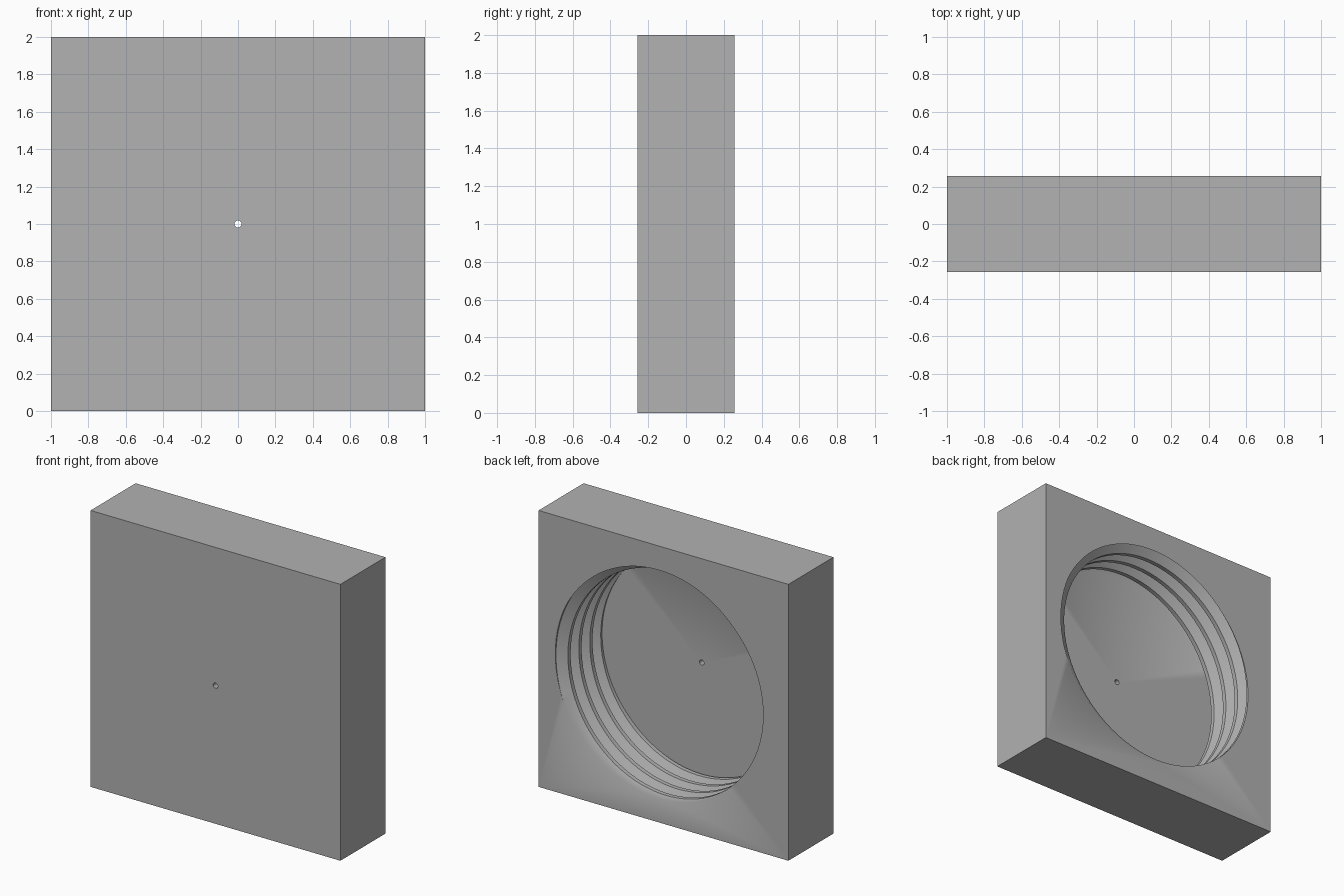
import bpy, bmesh, math
from mathutils import Vector

if "Cube" in bpy.data.objects:
    bpy.data.objects.remove(bpy.data.objects["Cube"])

HALF_Y = 0.2575                 # half thickness of the block
FLOOR_Y = HALF_Y - 0.4375       # bottom of the threaded bore
PITCH, MAJOR, MINOR = 0.125, 0.866, 0.798
SEG, HOLE_R, HOLE_SEG = 96, 0.019, 16

# One turn of the thread: (depth, radius)
PROFILE = [(-PITCH / 16, MAJOR), (PITCH / 16, MAJOR),
           (PITCH * 3 / 8, MINOR), (PITCH * 5 / 8, MINOR)]

bm = bmesh.new()


def ring_point(r, a, y):
    return (r * math.cos(a), y, 1 + r * math.sin(a))


def loop(points):
    """Closed loop of edges through the points."""
    vs = [bm.verts.new(p) for p in points]
    return vs, [bm.edges.new((vs[i - 1], vs[i])) for i in range(len(vs))]


def fill(edges, normal):
    """Flat face region bounded by the edge loops, holes left open."""
    bmesh.ops.triangle_fill(bm, edges=edges, use_beauty=True, normal=normal)


def bridge(a, b):
    for i in range(len(a)):
        bm.faces.new((a[i - 1], a[i], b[i], b[i - 1]))


# Helical thread, made too long and then trimmed at the mouth and the floor
rows = []
for i in range(SEG):
    a = math.tau * i / SEG
    rows.append([bm.verts.new(ring_point(r, a, HALF_Y - (d + PITCH * (t + i / SEG))))
                 for t in range(-3, 7) for d, r in PROFILE])
for i in range(SEG):
    cur, nxt = rows[i], rows[(i + 1) % SEG]
    if i == SEG - 1:
        nxt = nxt[4:]           # the last row joins the next turn
    for j in range(min(len(cur), len(nxt)) - 1):
        bm.faces.new((cur[j], cur[j + 1], nxt[j + 1], nxt[j]))


def trim(y, direction):
    res = bmesh.ops.bisect_plane(
        bm, geom=bm.verts[:] + bm.edges[:] + bm.faces[:], dist=1e-6,
        plane_co=(0, y, 0), plane_no=(0, direction, 0), clear_outer=True)
    return [e for e in res["geom_cut"] if isinstance(e, bmesh.types.BMEdge)]


trim(HALF_Y, 1)
trim(FLOOR_Y, -1)


def rim(y):
    return [e for e in bm.edges if e.is_boundary
            and all(abs(v.co.y - y) < 1e-4 for v in e.verts)]


mouth, floor_rim = rim(HALF_Y), rim(FLOOR_Y)

# Outer block
corners = [(-1, 0), (1, 0), (1, 2), (-1, 2)]
back_v, back_e = loop([(x, HALF_Y, z) for x, z in corners])
front_v, front_e = loop([(x, -HALF_Y, z) for x, z in corners])
bridge(back_v, front_v)

# Small through hole in the middle of the floor
angles = [math.tau * i / HOLE_SEG for i in range(HOLE_SEG)]
in_v, in_e = loop([ring_point(HOLE_R, a, FLOOR_Y) for a in angles])
out_v, out_e = loop([ring_point(HOLE_R, a, -HALF_Y) for a in angles])
bridge(in_v, out_v)

# Flat back, floor and front
fill(back_e + mouth, Vector((0, 1, 0)))
fill(floor_rim + in_e, Vector((0, 1, 0)))
fill(front_e + out_e, Vector((0, -1, 0)))
bmesh.ops.recalc_face_normals(bm, faces=bm.faces[:])

mesh = bpy.data.meshes.new("threaded_block")
bm.to_mesh(mesh)
bm.free()
block = bpy.data.objects.new("threaded_block", mesh)
bpy.context.collection.objects.link(block)

# Single grey material
grey = bpy.data.materials.new("grey")
grey.use_nodes = True
colour = (0.445, 0.445, 0.445, 1)
grey.diffuse_color = colour
grey.node_tree.nodes["Principled BSDF"].inputs["Base Color"].default_value = colour
mesh.materials.append(grey)

bpy.ops.object.select_all(action="DESELECT")
block.select_set(True)
bpy.context.view_layer.objects.active = block
bpy.ops.object.shade_smooth_by_angle(angle=math.radians(30))
